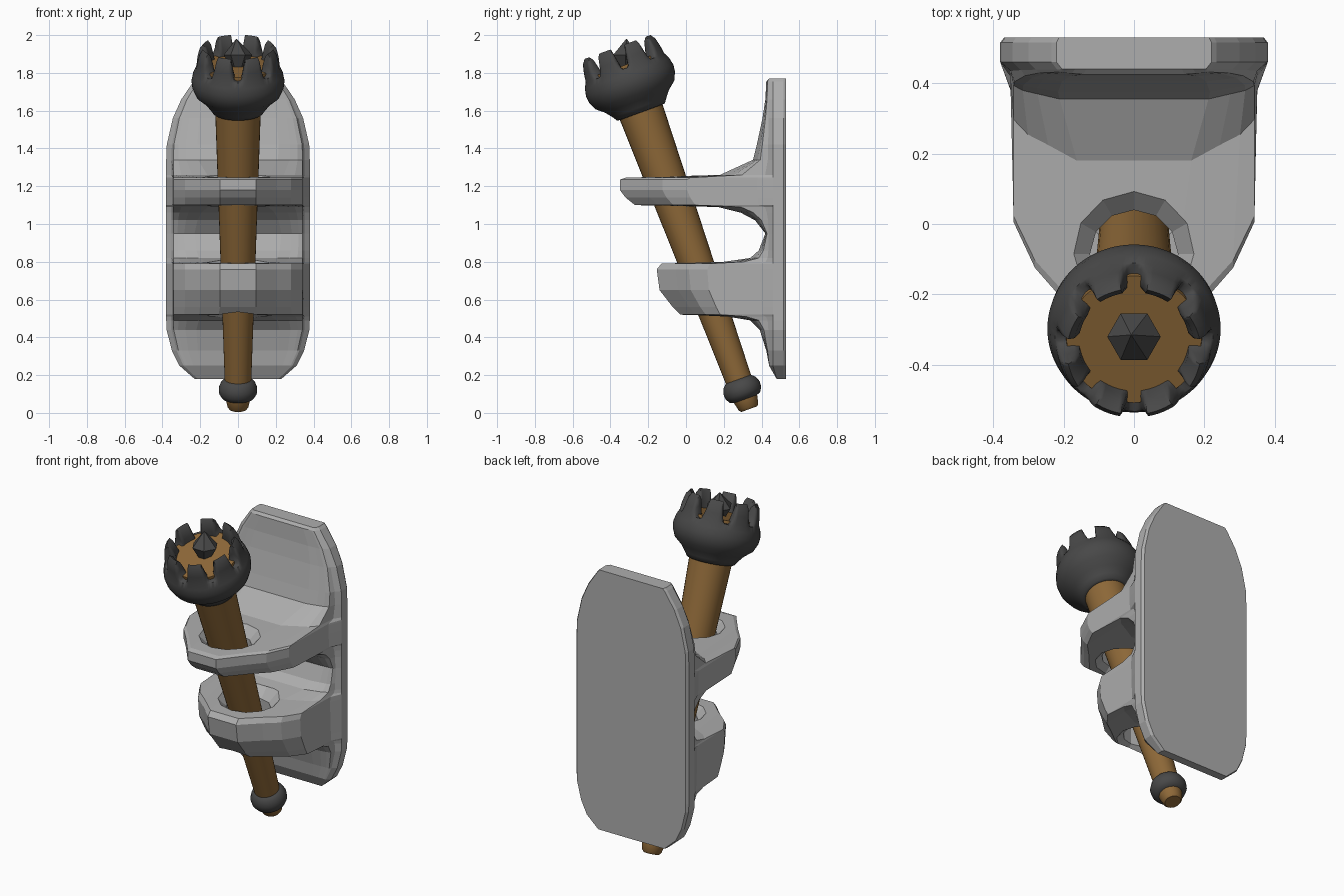
import bpy, bmesh, math
from mathutils import Matrix

if "Cube" in bpy.data.objects:
    bpy.data.objects.remove(bpy.data.objects["Cube"])


def material(name, rgb):
    m = bpy.data.materials.new(name)
    m.diffuse_color = (*rgb, 1)
    m.use_nodes = True
    m.node_tree.nodes["Principled BSDF"].inputs["Base Color"].default_value = m.diffuse_color
    return m


STONE = material("light grey", (0.42, 0.42, 0.42))
IRON = material("dark grey", (0.065, 0.065, 0.065))
WOOD = material("brown wood", (0.27, 0.14, 0.04))

# Torch space: local z runs up the leaning handle
TILT = Matrix.Translation((0, 0.335, 0.02)) @ Matrix.Rotation(math.radians(20), 4, 'X')


def loft(name, rings, mat, caps=True, smooth=None, matrix=None):
    """Skin a stack of closed rings that all have the same point count."""
    bm = bmesh.new()
    rows = [[bm.verts.new(p) for p in ring] for ring in rings]
    n = len(rows[0])
    for a, b in zip(rows, rows[1:]):
        for i in range(n):
            j = (i + 1) % n
            bm.faces.new((a[i], a[j], b[j], b[i]))
    if caps:
        bm.faces.new(rows[0][::-1])
        bm.faces.new(rows[-1])
    if matrix:
        bm.transform(matrix)
    bmesh.ops.recalc_face_normals(bm, faces=bm.faces[:])
    me = bpy.data.meshes.new(name)
    bm.to_mesh(me)
    bm.free()
    me.materials.append(mat)
    ob = bpy.data.objects.new(name, me)
    bpy.context.collection.objects.link(ob)
    bpy.ops.object.select_all(action='DESELECT')
    bpy.context.view_layer.objects.active = ob
    ob.select_set(True)
    if smooth:
        bpy.ops.object.shade_smooth_by_angle(angle=math.radians(smooth))
    return ob


def circle(r, z, n, cx=0, cy=0):
    return [(cx + r * math.cos(2 * math.pi * i / n),
             cy + r * math.sin(2 * math.pi * i / n), z) for i in range(n)]


# Wall plate with two bracket arms: one section per height (z, half width, front y)
LEVELS = [
    (.18, .23, .48), (.25, .31, .44), (.33, .35, .425), (.44, .378, .39),
    (.49, .38, .34), (.51, .38, .22), (.52, .38, -.03), (.56, .38, -.07),
    (.65, .38, -.14), (.76, .38, -.155), (.79, .38, -.13), (.80, .38, .20),
    (.82, .38, .34), (.86, .38, .385), (.95, .38, .42), (1.02, .38, .365),
    (1.06, .38, .29), (1.09, .38, .17), (1.10, .38, -.27), (1.14, .38, -.32),
    (1.18, .38, -.35), (1.235, .38, -.35), (1.245, .38, -.32), (1.26, .38, .18),
    (1.34, .38, .355), (1.42, .377, .375), (1.56, .345, .405), (1.66, .30, .42),
    (1.755, .235, .425), (1.77, .22, .44)]
ROUND = [(.92, .92), (.90, .45), (.74, .285), (.53, .17), (.25, 0)]
SQUARE = [.93, .90, .85, .76, .62]


def section(z, w, f):
    base = max(.44, f)
    depth = base - f
    k = min(1, depth / .5)
    half = [(.97 * w, .53), (w, .515), (w, max(.46, f))]
    for (x, t), sq in zip(ROUND, SQUARE):
        half.append((w * (sq + (x - sq) * k), f + t * depth))
    return [(x, y, z) for x, y in half] + [(-x, y, z) for x, y in reversed(half)]


bracket = loft("wall_bracket", [section(*l) for l in LEVELS], STONE)

# Bevelled holes through both arms
for cy, r, z0, z1 in ((-.085, .125, 1.10, 1.245), (.10, .125, .52, .79)):
    cutter = loft("hole_cutter", [
        circle(r + .06, z0 - .02, 12, 0, cy), circle(r, z0 + .03, 12, 0, cy),
        circle(r, z1 - .04, 12, 0, cy), circle(r + .06, z1 + .02, 12, 0, cy)], STONE)
    cutter.hide_render = True
    bpy.context.view_layer.objects.active = bracket
    mod = bracket.modifiers.new("hole", 'BOOLEAN')
    mod.operation = 'DIFFERENCE'
    mod.solver = 'EXACT'
    mod.object = cutter
    bpy.ops.object.modifier_apply(modifier=mod.name)
    bpy.data.objects.remove(cutter)


def lathe(name, profile, mat, n=32):
    return loft(name, [circle(r, s, n) for r, s in profile], mat, True, 50, TILT)


# Wooden handle, its end ring and the wooden fill inside the head
lathe("handle", [(.045, 0), (.055, .012), (.066, .06), (.07, .15), (.122, 1.72)], WOOD)
lathe("end_ring", [(.06, .055), (.085, .065), (.1, .09), (.102, .12),
                   (.09, .15), (.068, .17)], IRON)
lathe("head_fill", [(.15, 1.84), (.195, 1.90), (.192, 1.937)], WOOD)

# Iron head: lathed bowl whose rim rises into eight rounded teeth
BOWL = [(.12, 1.672), (.135, 1.675), (.152, 1.70), (.18, 1.735), (.222, 1.77),
        (.242, 1.815), (.246, 1.85), (.238, 1.89), (.224, 1.92)]
TEETH = [(.219, .05), (.208, .095), (.19, .12), (.172, .10), (.157, .05), (.155, 0)]
N = 128


def tooth(i):
    c = math.cos(8 * (2 * math.pi * i / N) - math.pi)
    t = min(1, max(0, (c + .85) / .9))
    return t * t * (3 - 2 * t)


rings = [circle(r, s, N) for r, s in BOWL]
for r, h in TEETH:
    ring = []
    for i in range(N):
        a = 2 * math.pi * i / N
        ring.append((r * math.cos(a), r * math.sin(a), 1.92 + h * tooth(i)))
    rings.append(ring)
rings.append(circle(.15, 1.88, N))
loft("torch_head", rings, IRON, True, 60, TILT)

# Faceted coal in the middle of the head
loft("coal", [circle(.02, 1.80, 6, 0, -.32), circle(.076, 1.895, 6, 0, -.32),
              circle(.002, 1.98, 6, -.008, -.315)], IRON)
